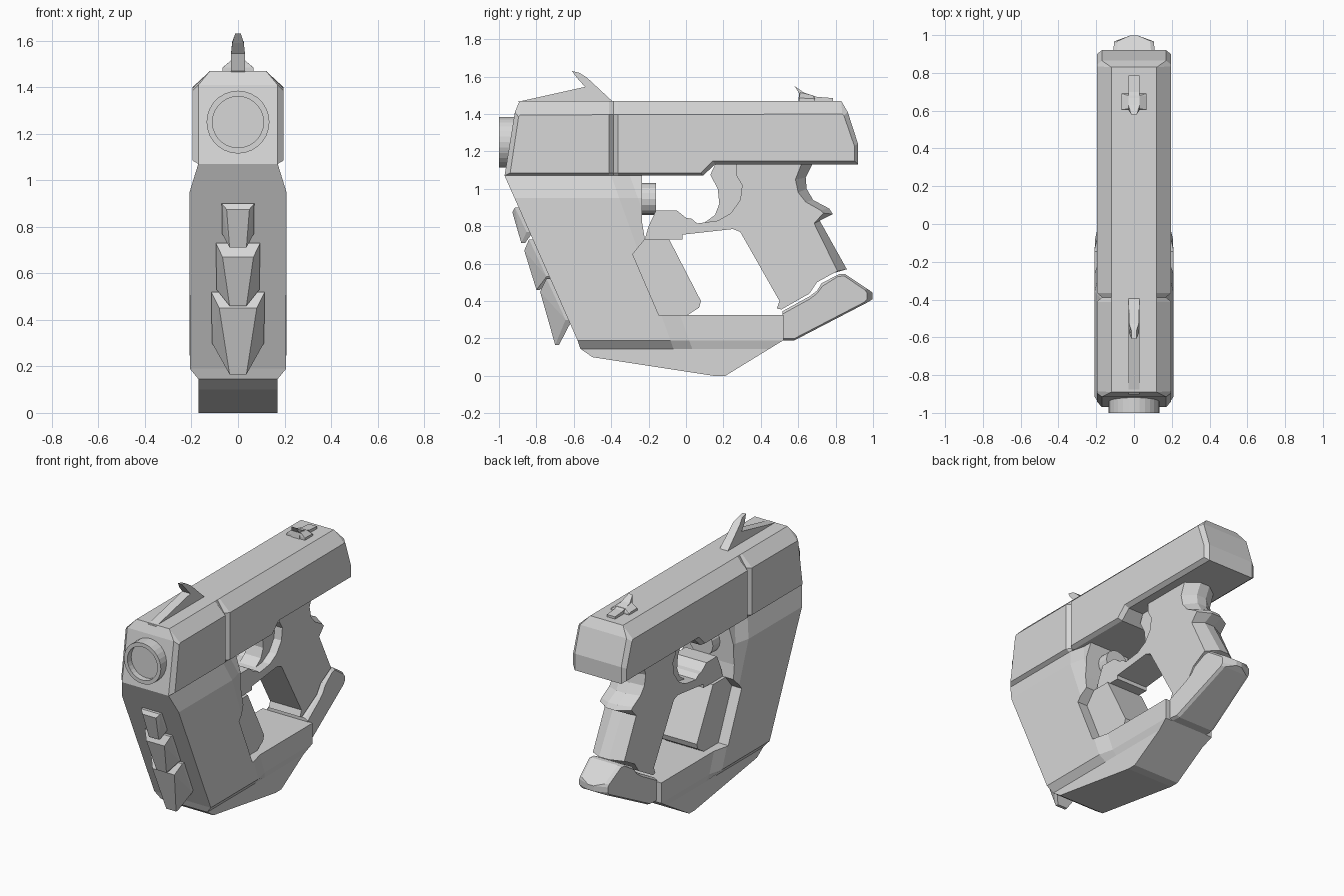
import bpy, bmesh, math
from mathutils import Vector

if "Cube" in bpy.data.objects:
    bpy.data.objects.remove(bpy.data.objects["Cube"])

grey = bpy.data.materials.new("mid_grey")
grey.diffuse_color = (0.68, 0.68, 0.68, 1)
grey.use_nodes = True
grey.node_tree.nodes["Principled BSDF"].inputs["Base Color"].default_value = grey.diffuse_color


def finish(name, bm):
    bmesh.ops.recalc_face_normals(bm, faces=bm.faces)
    me = bpy.data.meshes.new(name)
    bm.to_mesh(me)
    bm.free()
    me.materials.append(grey)
    ob = bpy.data.objects.new(name, me)
    bpy.context.collection.objects.link(ob)
    return ob


def loft_bm(rings):
    """Skin equal-length rings and cap both ends."""
    bm = bmesh.new()
    rows = [[bm.verts.new(p) for p in r] for r in rings]
    n = len(rows[0])
    for a, b in zip(rows, rows[1:]):
        for i in range(n):
            j = (i + 1) % n
            bm.faces.new((a[i], a[j], b[j], b[i]))
    bm.faces.new(rows[0])
    bm.faces.new(rows[-1])
    return bm


def cut(bm, planes):
    for co, no in planes:
        bmesh.ops.bisect_plane(bm, geom=bm.verts[:] + bm.edges[:] + bm.faces[:],
                               dist=1e-5, plane_co=co, plane_no=no)


def plate_bm(outer, inner):
    """Mirrored side profile with chamfered flanks; points are (y, z, half width)."""
    return loft_bm([[(s * w, y, z) for y, z, w in pts] for s, pts in
                    ((-1, inner), (-1, outer), (1, outer), (1, inner))])


def flat(pts, w):
    return [(y, z, w) for y, z in pts]


def prism(name, pts, w, planes=(), rule=None):
    """Side profile of constant width, optionally cut and reshaped by a width rule."""
    bm = loft_bm([[(s * w, y, z) for y, z in pts] for s in (-1, 1)])
    cut(bm, planes)
    if rule:
        for v in bm.verts:
            v.co.x = math.copysign(rule(v.co.y, v.co.z), v.co.x)
    return finish(name, bm)


def tube(name, z, sides, stations):
    """Turned shape along y; stations are (y, radius)."""
    return finish(name, loft_bm([[(r * math.cos(2 * math.pi * i / sides), y,
                                   z + r * math.sin(2 * math.pi * i / sides))
                                  for i in range(sides)] for y, r in stations]))


# Slide with faceted top, chamfered ends, stepped underside and a V groove in each flank
bm = plate_bm([(-.97, 1.07, .17), (-.915, 1.41, .17), (-.89, 1.47, .12), (.83, 1.47, .12),
               (.865, 1.41, .17), (.92, 1.24, .17), (.92, 1.13, .17), (.155, 1.13, .17), (.09, 1.07, .17)],
              flat([(-.94, 1.085), (-.895, 1.385), (-.885, 1.395), (.835, 1.4),
                    (.845, 1.39), (.9, 1.23), (.9, 1.15), (.145, 1.15), (.08, 1.085)], .196))
cut(bm, [((0, y, 0), (0, 1, 0)) for y in (-.412, -.388, -.364)])
for v in bm.verts:
    if abs(v.co.y + .388) < .001 and abs(v.co.x) > .18:
        v.co.x = math.copysign(.17, v.co.x)
finish("slide", bm)

# Muzzle with recessed bore
tube("muzzle", 1.25, 28, [(-.85, .135), (-1, .135), (-1, .11), (-.96, .11)])


# Front body and lower bar: narrow at top and bottom, stepping in toward the rear
def body_width(y, z):
    behind = y + .40 + (z - 1.07) * .36
    w = .208 - .25 * min(max(behind, 0), .1)
    if z > .95:
        w -= .037 * (z - .95) / .12
    elif z < .19:
        w = min(w, .17 + .037 * max(0, z - .145) / .045)
    return w


slant = Vector((0, 1, .36))
prism("front_body",
      [(-.97, 1.07), (-.235, 1.07), (-.235, .82), (-.22, .73), (-.285, .65), (-.145, .325),
       (.52, .325), (.52, .19), (.21, 0), (.15, 0), (-.5, .1), (-.565, .145), (-.58, .19)],
      .2,
      [((0, 0, .95), (0, 0, 1)), ((0, 0, .19), (0, 0, 1)), ((0, 0, .145), (0, 0, 1)),
       ((0, -.4, 1.07), slant), ((0, -.3, 1.07), slant)],
      body_width)

# Inner brace in front of the lower opening
prism("inner_brace", [(-.285, .65), (-.22, .73), (-.09, .73), (.08, .4), (.07, .365), (0, .32), (-.15, .32)], .135)

# Guide rod behind the front body
tube("guide_rod", .945, 16, [(-.3, .085), (-.16, .085)])

# Grip and trigger guard in one piece, ridged along the back
front_edge = [(.27, 1.14), (.27, 1.07), (.30, 1.02), (.29, .94), (.24, .87), (.17, .83),
              (.06, .815), (.03, .84), (0, .845), (-.05, .885), (-.16, .885), (-.2, .8),
              (-.22, .73), (-.02, .73), (-.02, .755), (.25, .785), (.29, .77), (.5, .4),
              (.485, .36), (.51, .355), (.66, .44), (.70, .5), (.79, .55)]
finish("grip", plate_bm(
    flat(front_edge, .1) + flat([(.86, .57), (.715, .83), (.785, .865), (.765, .895), (.68, .94),
                                 (.645, 1.0), (.64, 1.06), (.68, 1.14)], .035),
    flat(front_edge + [(.81, .56), (.685, .815), (.735, .87), (.72, .885), (.64, .93),
                       (.6, .98), (.585, 1.05), (.62, 1.14)], .115)))

# Trigger
prism("trigger", [(.16, 1.14), (.13, 1.075), (.17, 1.0), (.178, .92), (.155, .86), (.1, .82),
                  (.2, .82), (.32, .88), (.32, 1.14)], .06)

# Foot of the grip, narrowing to a blunt rear point
foot_out = [(.515, .345), (.66, .425), (.7, .455), (.725, .495), (.82, .545), (.85, .545),
            (.97, .465), (.998, .445), (.998, .41), (.965, .39), (.58, .19), (.515, .19)]
foot_in = [(.515, .33), (.66, .41), (.7, .44), (.73, .48), (.81, .53), (.845, .535),
           (.955, .46), (.967, .445), (.967, .41), (.955, .395), (.58, .2), (.515, .2)]
finish("grip_foot", plate_bm(
    [(y, z, .02 if y > .98 else .13 - .1 * (y - .515)) for y, z in foot_out],
    [(y, z, .15 - .1 * (y - .515)) for y, z in foot_in]))


# Overlapping scales down the sloped front
def slope(z):
    return -.97 + (1.07 - z) * .443


for name, zt, zf, zm, zb, w, df, db in (
        ("upper_scale", .90, .875, .77, .71, .07, .045, .07),
        ("middle_scale", .73, .67, .53, .46, .095, .072, .1),
        ("lower_scale", .52, .45, .30, .165, .115, .085, .13)):
    bm = bmesh.new()
    for s in (-1, 1):
        for x, y, z in ((w, slope(zt) + .02, zt), (w, slope(zt) - .02, zt),
                        (w * .97, slope(zm) + .02, zm), (w * .97, slope(zm) - .015, zm),
                        (w * .7, slope(zf) - df, zf),
                        (.036, slope(zb) - db, zb), (.036, slope(zb) - db + .02, zb)):
            bm.verts.new((s * x, y, z))
    bmesh.ops.convex_hull(bm, input=bm.verts[:])
    bmesh.ops.dissolve_limit(bm, angle_limit=.02, verts=bm.verts[:], edges=bm.edges[:])
    finish(name, bm)

# Front sight: swept fin with a narrowing tip
prism("front_sight", [(-.9, 1.465), (-.54, 1.545), (-.58, 1.59), (-.61, 1.63), (-.57, 1.62),
                      (-.53, 1.595), (-.39, 1.465)], .03,
      rule=lambda y, z: .03 if z < 1.55 else .025 if z < 1.61 else .012)

# Rear sight: small base with a hooked blade
finish("rear_sight_base", plate_bm(
    [(.605, 1.46, .065), (.605, 1.485, .065), (.61, 1.515, .03), (.68, 1.5, .03), (.69, 1.48, .065), (.69, 1.46, .065)],
    [(.605, 1.46, .067), (.605, 1.48, .067), (.61, 1.485, .066), (.68, 1.483, .066), (.69, 1.478, .067), (.69, 1.46, .067)]))
prism("rear_sight_blade", [(.58, 1.55), (.63, 1.515), (.7, 1.492), (.785, 1.485), (.785, 1.465),
                           (.6, 1.465), (.605, 1.51)], .03,
      rule=lambda y, z: .03 if z < 1.53 else .015)
